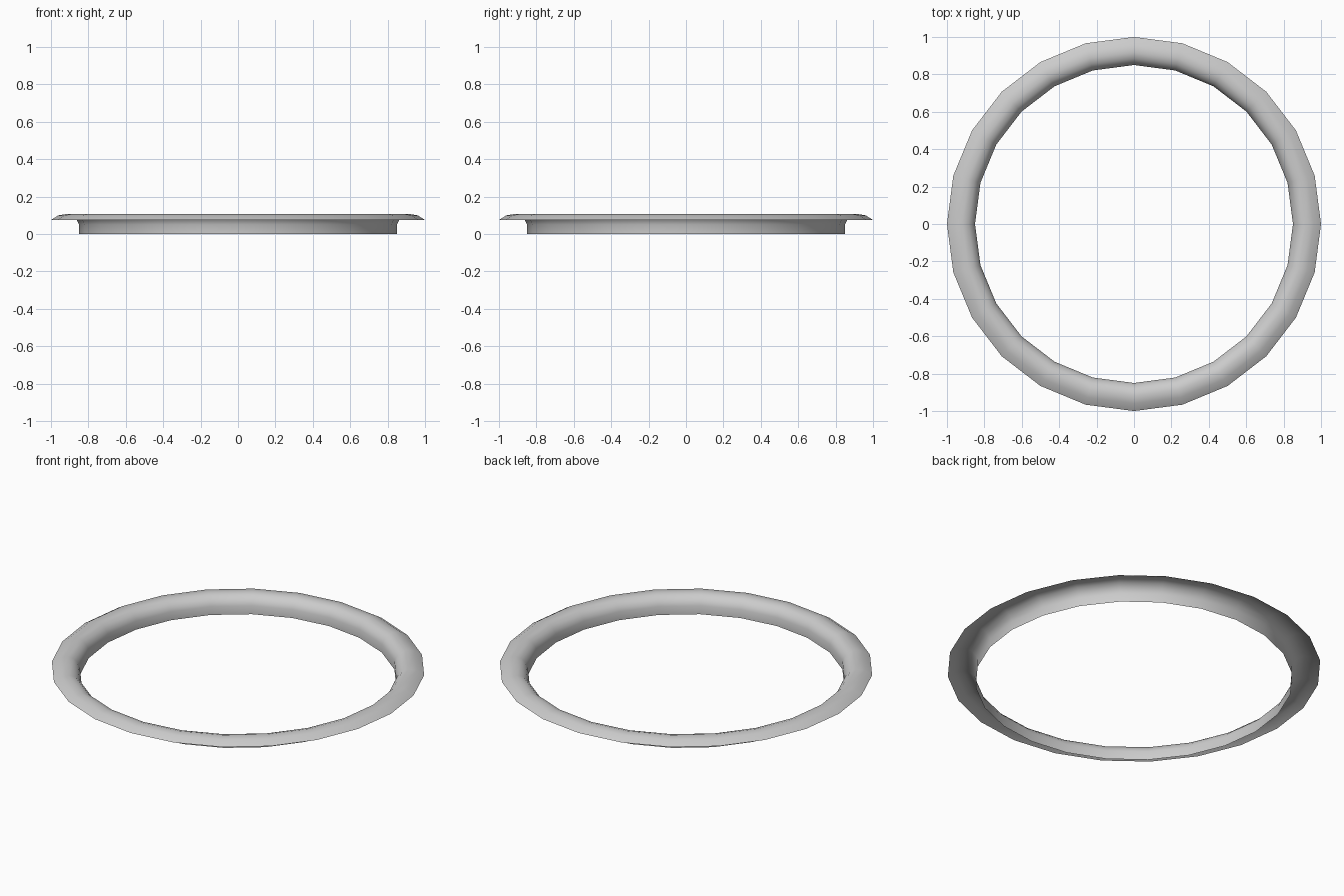
import bpy, bmesh
from math import cos, sin, tau

if "Cube" in bpy.data.objects:
    bpy.data.objects.remove(bpy.data.objects["Cube"])

SIDES = 24
# Rim section as (radius, height): inner wall, rounded crown, drooping lip
PROFILE = [(0.85, 0.0), (0.85, 0.05), (0.862, 0.075), (0.884, 0.097),
           (0.918, 0.107), (0.96, 0.100), (1.0, 0.075)]

# Rolled rim: thin open sheet revolved around z
bm = bmesh.new()
rings = [[bm.verts.new((r * cos(tau * i / SIDES), r * sin(tau * i / SIDES), z))
          for i in range(SIDES)] for r, z in PROFILE]
for low, high in zip(rings, rings[1:]):
    for i in range(SIDES):
        j = (i + 1) % SIDES
        bm.faces.new((low[i], high[i], high[j], low[j]))
for face in bm.faces:
    face.smooth = True

mesh = bpy.data.meshes.new("rolled_rim")
bm.to_mesh(mesh)
bm.free()
rim = bpy.data.objects.new("rolled_rim", mesh)
bpy.context.collection.objects.link(rim)
